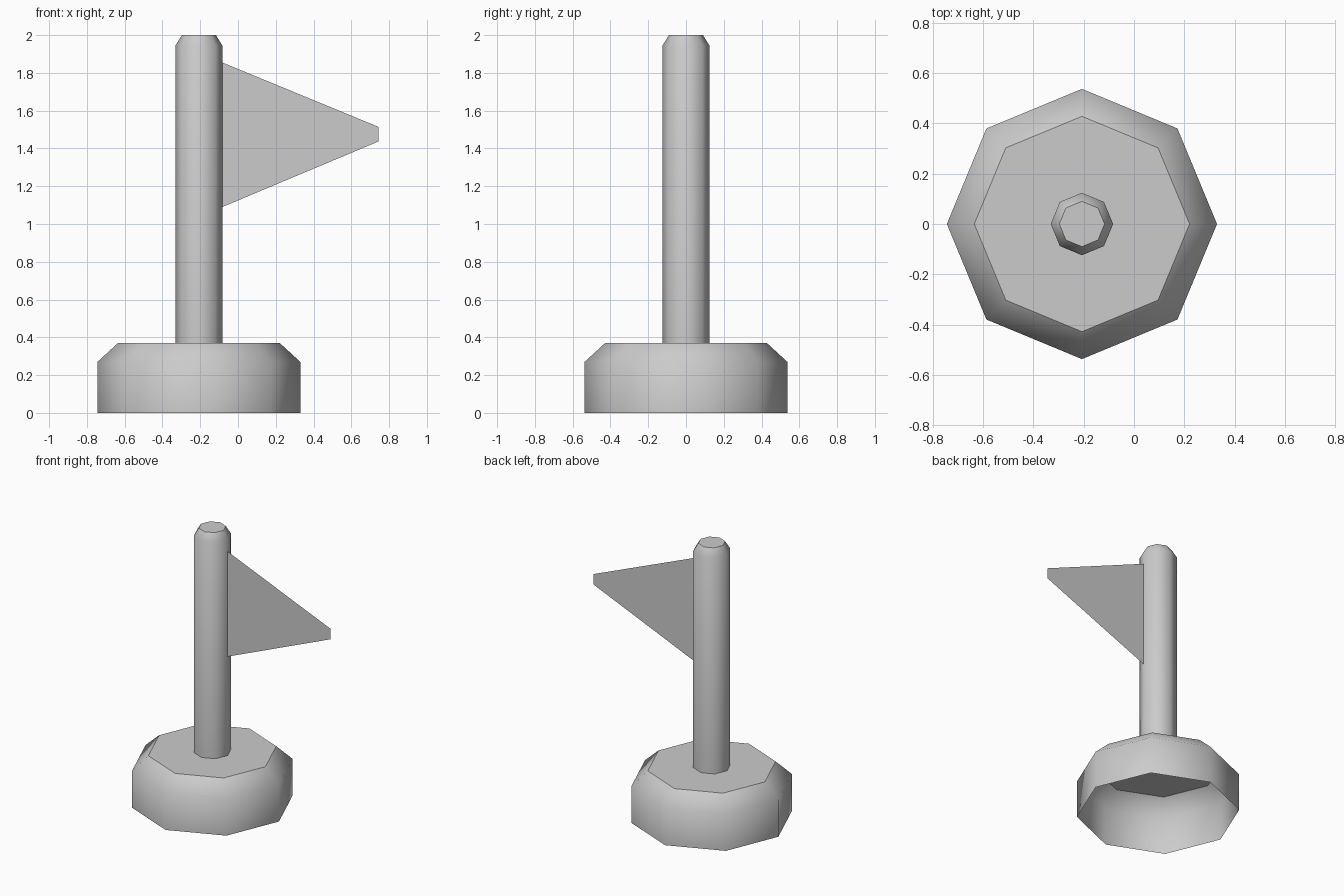
import bpy, bmesh
from math import cos, sin, tau

if "Cube" in bpy.data.objects:
    bpy.data.objects.remove(bpy.data.objects["Cube"])

CX = -0.207   # axis of pole and base
SIDES = 8


def turned(name, profile):
    """Open-bottomed octagonal turning with a sharp-edged flat top cap."""
    bm = bmesh.new()
    rings = [[bm.verts.new((CX + r * cos(tau * i / SIDES), r * sin(tau * i / SIDES), z))
              for i in range(SIDES)] for r, z in profile]
    for a, b in zip(rings, rings[1:]):
        for i in range(SIDES):
            j = (i + 1) % SIDES
            bm.faces.new((a[i], a[j], b[j], b[i])).smooth = True
    cap = bm.faces.new(rings[-1])
    for e in cap.edges:
        e.smooth = False
    return finish(name, bm)


def finish(name, bm):
    mesh = bpy.data.meshes.new(name)
    bm.to_mesh(mesh)
    bm.free()
    ob = bpy.data.objects.new(name, mesh)
    bpy.context.collection.objects.link(ob)
    return ob


# Hollow base with chamfered rim
turned("base", [(0.537, 0), (0.537, 0.27), (0.428, 0.37)])

# Pole with chamfered tip
turned("pole", [(0.124, 0.37), (0.124, 1.945), (0.09, 2.0)])

# Flat pennant with blunt tip
bm = bmesh.new()
bm.faces.new([bm.verts.new((x, 0, z)) for x, z in
              [(CX + 0.124, 1.09), (0.744, 1.437), (0.744, 1.514), (CX + 0.124, 1.855)]])
finish("flag", bm)
